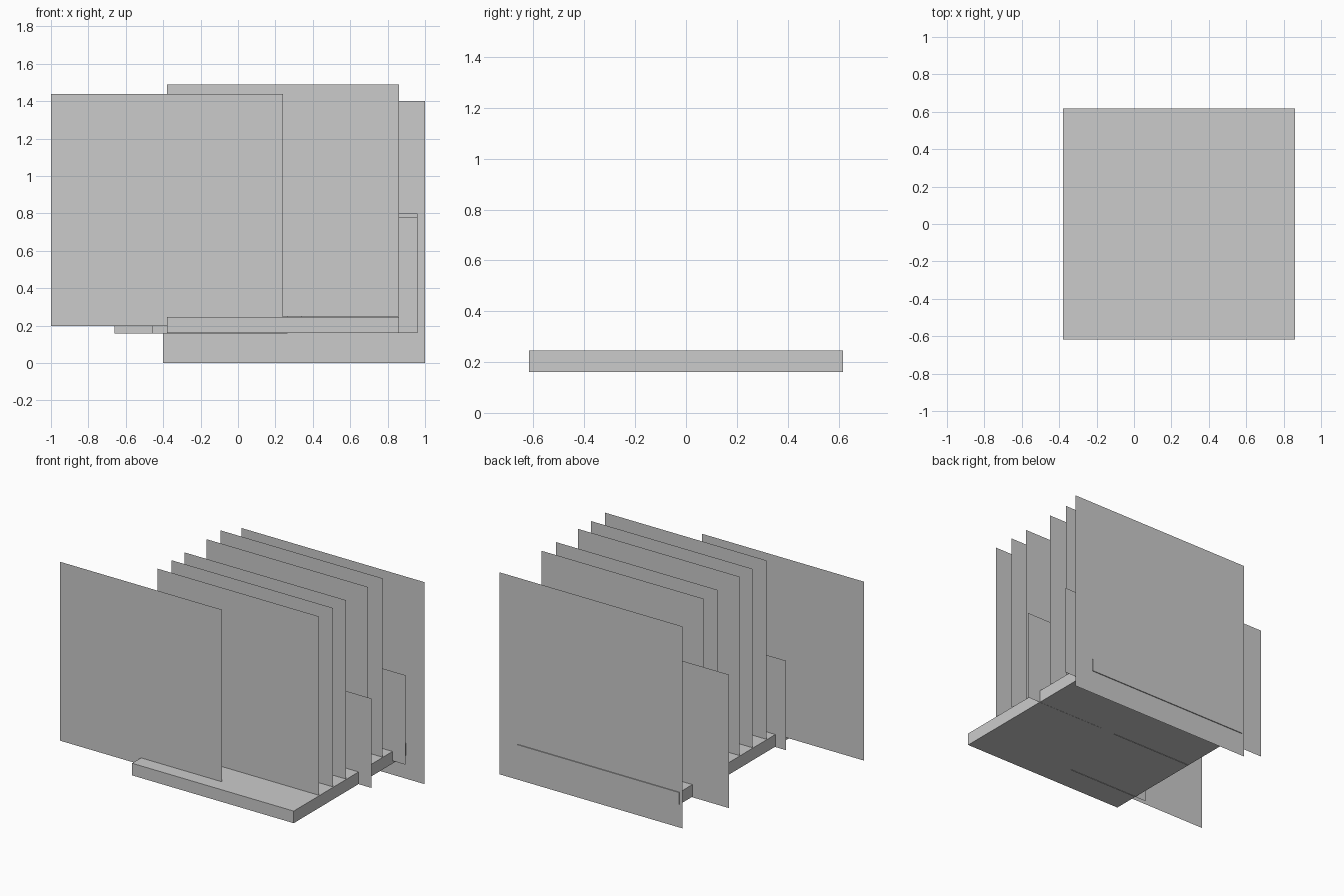
import bpy
import bmesh

if "Cube" in bpy.data.objects:
    bpy.data.objects.remove(bpy.data.objects["Cube"])


def new_object(name, bm):
    mesh = bpy.data.meshes.new(name)
    bm.to_mesh(mesh)
    bm.free()
    obj = bpy.data.objects.new(name, mesh)
    bpy.context.collection.objects.link(obj)
    return obj


def panel(name, left, bottom, size, y):
    """Square upright sheet without thickness, facing the front."""
    bm = bmesh.new()
    r, t = left + size, bottom + size
    corners = [(left, y, bottom), (r, y, bottom), (r, y, t), (left, y, t)]
    bm.faces.new([bm.verts.new(c) for c in corners])
    return new_object(name, bm)


# Base slab
bm = bmesh.new()
bmesh.ops.create_cube(bm, size=1)
bmesh.ops.scale(bm, vec=(1.24, 1.236, 0.084), verts=bm.verts)
bmesh.ops.translate(bm, vec=(0.24, 0, 0.203), verts=bm.verts)
new_object("base_slab", bm)

# Row of equal large panels standing on the slab
for i, y in enumerate((-0.34, -0.187, -0.045, 0.195, 0.353)):
    panel(f"large_panel_{i + 1}", -0.38, 0.248, 1.24, y)

# Offset front and back panels
panel("front_panel", -1.0, 0.198, 1.24, -0.52)
panel("back_panel", -0.4, 0.0, 1.4, 0.612)

# Medium panel near the back
panel("medium_panel", -0.66, 0.157, 0.925, 0.473)

# Small panels between the large ones
for i, (left, bottom, y) in enumerate((
        (-0.46, 0.158, -0.436),
        (-0.38, 0.158, 0.088),
        (0.34, 0.16, 0.093),
        (0.34, 0.18, 0.464))):
    panel(f"small_panel_{i + 1}", left, bottom, 0.62, y)
